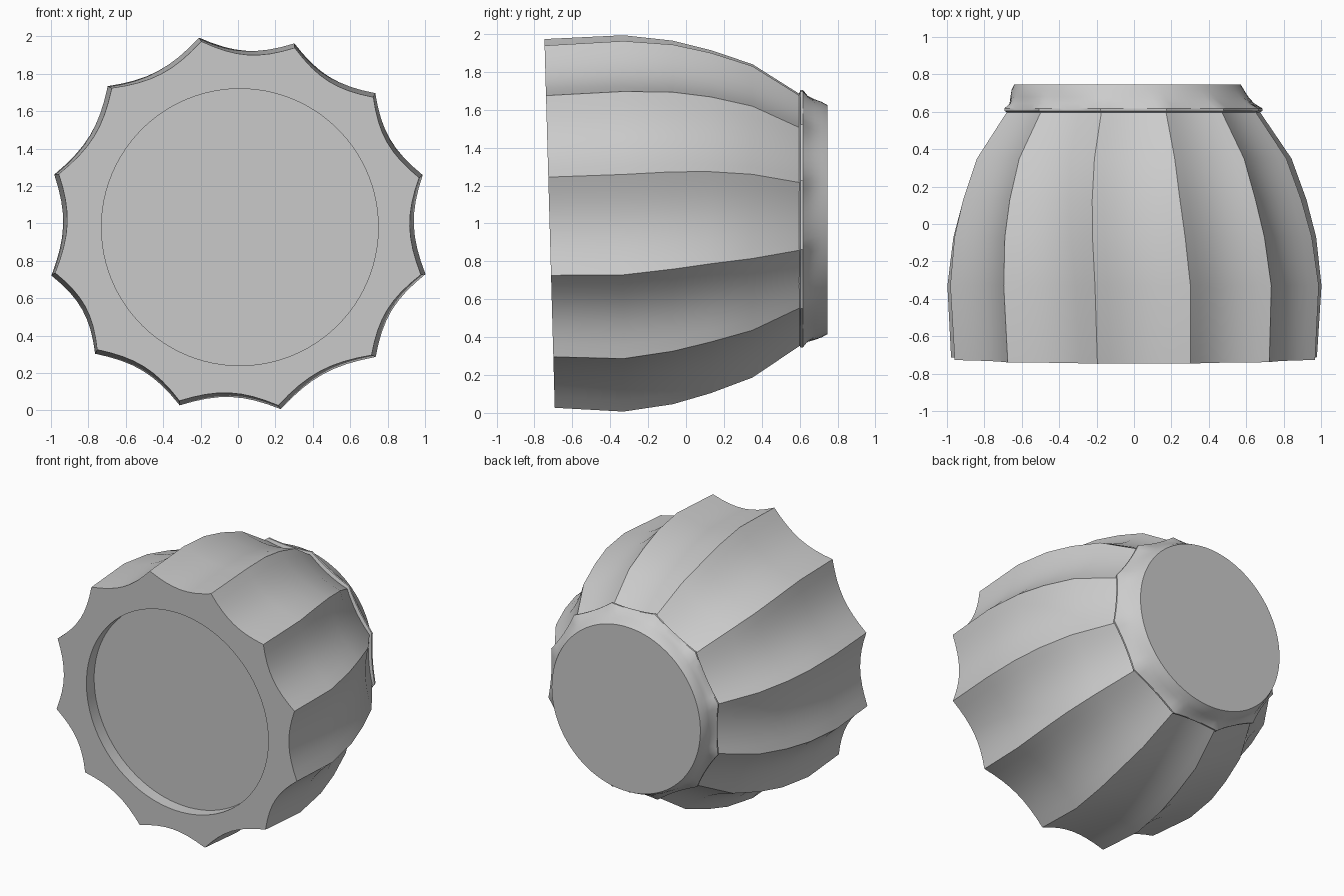
import bpy, bmesh, math
from mathutils import Vector

if "Cube" in bpy.data.objects:
    bpy.data.objects.remove(bpy.data.objects["Cube"])

STEPS = 8        # points across each flute
# Slightly irregular ridge points (x, z) at the widest section
RIDGES = [Vector(p) for p in (
    (0.99, 1.25), (0.74, 1.69), (0.31, 1.96), (-0.20, 1.995), (-0.69, 1.74), (-0.98, 1.27),
    (-1.0, 0.73), (-0.77, 0.31), (-0.32, 0.03), (0.22, 0.005), (0.73, 0.28), (1.0, 0.72))]
MID = Vector((0, 1))


def fluted(scale, depth, twist, shift):
    """Scalloped outline: concave arcs between neighbouring ridge points."""
    a = math.radians(twist)
    pts = []
    for i, p in enumerate(RIDGES):
        q = RIDGES[(i + 1) % len(RIDGES)]
        p0, q0 = (p - MID) * scale, (q - MID) * scale
        for s in range(STEPS):
            t = s / STEPS
            v = p0.lerp(q0, t)
            v = v - v.normalized() * depth * 4 * t * (1 - t)
            v = Vector((v.x * math.cos(a) - v.y * math.sin(a),
                        v.x * math.sin(a) + v.y * math.cos(a)))
            pts.append(v + MID + Vector(shift))
    return pts


def circle(radius, centre, like):
    """Circle whose points line up with another outline."""
    c = Vector(centre)
    return [c + (p - MID).normalized() * radius for p in like]


def at_y(pts, y, tilt=0.0):
    return [(p.x, y - tilt * (p.y - 1), p.y) for p in pts]


def loft(name, rings):
    """Skin a list of rings and cap both ends."""
    bm = bmesh.new()
    loops = [[bm.verts.new(co) for co in r] for r in rings]
    n = len(loops[0])
    for a, b in zip(loops, loops[1:]):
        for i in range(n):
            j = (i + 1) % n
            bm.faces.new((a[i], a[j], b[j], b[i]))
    bm.faces.new(loops[0])
    bm.faces.new(loops[-1])
    bmesh.ops.recalc_face_normals(bm, faces=bm.faces)
    me = bpy.data.meshes.new(name)
    bm.to_mesh(me)
    bm.free()
    ob = bpy.data.objects.new(name, me)
    bpy.context.collection.objects.link(ob)
    bpy.ops.object.select_all(action='DESELECT')
    ob.select_set(True)
    bpy.context.view_layer.objects.active = ob
    bpy.ops.object.shade_smooth_by_angle(angle=math.radians(28))
    return ob


# Fluted body with a shallow round recess in its slightly tilted front
TILT = 0.028
front = fluted(0.978, 0.055, 0, (0, 0))
recess = circle(0.74, (0.01, 0.98), front)
rings = [at_y(recess, -0.63, TILT), at_y(recess, -0.72, TILT), at_y(front, -0.72, TILT)]
for y, scale, depth, twist in ((-0.33, 1.0, 0.055, 0.5), (-0.07, 0.97, 0.05, 1.5),
                               (0.13, 0.918, 0.045, 2.2), (0.35, 0.84, 0.035, 2.5),
                               (0.6, 0.675, 0.018, 2.5)):
    k = (y + 0.33) / 0.93
    rings.append(at_y(fluted(scale, depth, twist, (-0.01 * k, 0.018 * k)), y))
loft("fluted_body", rings)

# Flared collar: a faceted lip that blends into a round flat end
lip = fluted(0.69, 0.012, 2.5, (-0.01, 0.025))
base = fluted(0.66, 0.018, 2.5, (-0.01, 0.02))
collar = [at_y(base, 0.59), at_y(lip, 0.605), at_y(lip, 0.617)]
for y, radius, blend, cx, cz in ((0.645, 0.66, 0.5, -0.02, 1.025), (0.68, 0.638, 0.85, -0.028, 1.02),
                                 (0.715, 0.622, 1, -0.033, 1.02), (0.747, 0.605, 1, -0.035, 1.02)):
    round_pts = circle(radius, (cx, cz), lip)
    poly = [MID + (p - MID) * (radius / 0.69) for p in lip]
    collar.append(at_y([a.lerp(b, blend) for a, b in zip(poly, round_pts)], y))
loft("rear_collar", collar)
